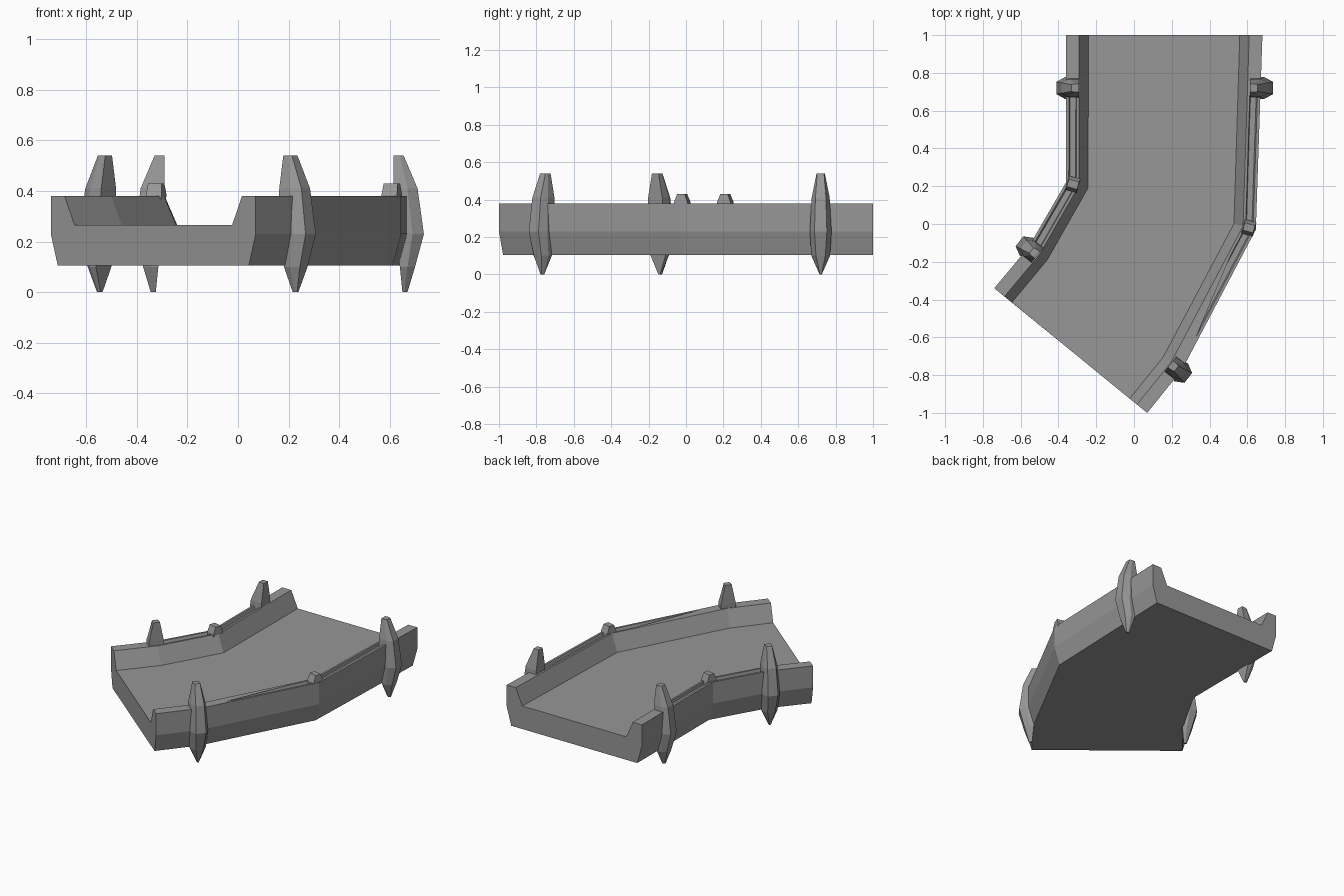
import bpy, bmesh
from mathutils import Vector

if "Cube" in bpy.data.objects:
    bpy.data.objects.remove(bpy.data.objects["Cube"])

grey = bpy.data.materials.new("dark_grey")
grey.diffuse_color = (.31, .31, .31, 1)
grey.use_nodes = True
grey.node_tree.nodes["Principled BSDF"].inputs["Base Color"].default_value = grey.diffuse_color


def loft(name, rings):
    """Skin a list of equal-length closed rings and cap both ends."""
    bm = bmesh.new()
    vs = [[bm.verts.new(p) for p in ring] for ring in rings]
    n = len(rings[0])
    for a, b in zip(vs, vs[1:]):
        for i in range(n):
            j = (i + 1) % n
            bm.faces.new((a[i], a[j], b[j], b[i]))
    bm.faces.new(vs[0])
    bm.faces.new(vs[-1][::-1])
    bmesh.ops.recalc_face_normals(bm, faces=bm.faces)
    me = bpy.data.meshes.new(name)
    bm.to_mesh(me)
    bm.free()
    me.materials.append(grey)
    ob = bpy.data.objects.new(name, me)
    bpy.context.collection.objects.link(ob)
    return ob


def at(base, out, u, z, v=0.0):
    """Point at outward offset u and sideways offset v from a wall point."""
    o = Vector(out).normalized()
    return (base[0] + o.x * u - o.y * v, base[1] + o.y * u + o.x * v, z)


# Outer wall points and outward directions, back to front
left = [((-.36, 1), (-1, 0)), ((-.36, .22), (-.97, .26)),
        ((-.56, -.125), (-.83, .55)), ((-.74, -.34), (-.778, .628))]
right = [((.68, 1), (1, 0)), ((.645, -.03), (.97, -.26)),
         ((.255, -.77), (.83, -.55)), ((.07, -1.0), (.778, -.628))]

# Track bed with side walls
side = [(-.12, .265), (-.07, .38), (0, .38), (0, .23), (-.035, .105)]
track = loft("track_bed", [
    [at(*l, u, z) for u, z in side] + [at(*r, u, z) for u, z in side[::-1]]
    for l, r in zip(left, right)])

# Shallow grooves along the wall tops, running between the clamps
groove = [(-.008, .40), (-.022, .36), (-.052, .36), (-.06, .40)]
runs = {"left": [((-.36, .72), (-1, 0))] + left[1:3],
        "right": [((.67, .72), (1, 0))] + right[1:3]}
for name, run in runs.items():
    cutter = loft(name + "_groove_cutter",
                  [[at(*s, u, z) for u, z in groove] for s in run])
    cutter.hide_render = True
    mod = track.modifiers.new(name + "_groove", 'BOOLEAN')
    mod.object = cutter
    mod.solver = 'EXACT'
    bpy.context.view_layer.objects.active = track
    bpy.ops.object.modifier_apply(modifier=mod.name)
    bpy.data.objects.remove(cutter)

# Pointed clamps: height, inner, middle, outer offset, half width, outer half width
levels = [(0, -.02, -.012, 0, .006, .004), (.1, -.03, 0, .03, .05, .025),
          (.23, -.05, .02, .065, .058, .033), (.41, -.055, 0, .04, .048, .028),
          (.54, -.055, -.03, -.015, .022, .018)]
clamps = {"back_right": ((.67, .72), (1, 0)), "back_left": ((-.345, .72), (-1, 0)),
          "front_right": ((.236, -.775), (.79, -.61)),
          "front_left": ((-.555, -.131), (-.79, .61))}
for name, s in clamps.items():
    loft("clamp_" + name, [
        [at(*s, u, z, v) for u, v in
         ((i, -w), (m, -w), (o, -wo), (o, wo), (m, w), (i, w))]
        for z, i, m, o, w, wo in levels])

# Small tapered studs on the wall bends
for name, s in (("left", left[1]), ("right", right[1])):
    loft("bend_stud_" + name, [
        [at(*s, -.038 + a * hu, z, b * hv) for a, b in
         ((-1, -1), (1, -1), (1, 1), (-1, 1))]
        for z, hu, hv in ((.355, .028, .038), (.385, .032, .038), (.43, .028, .02))])
